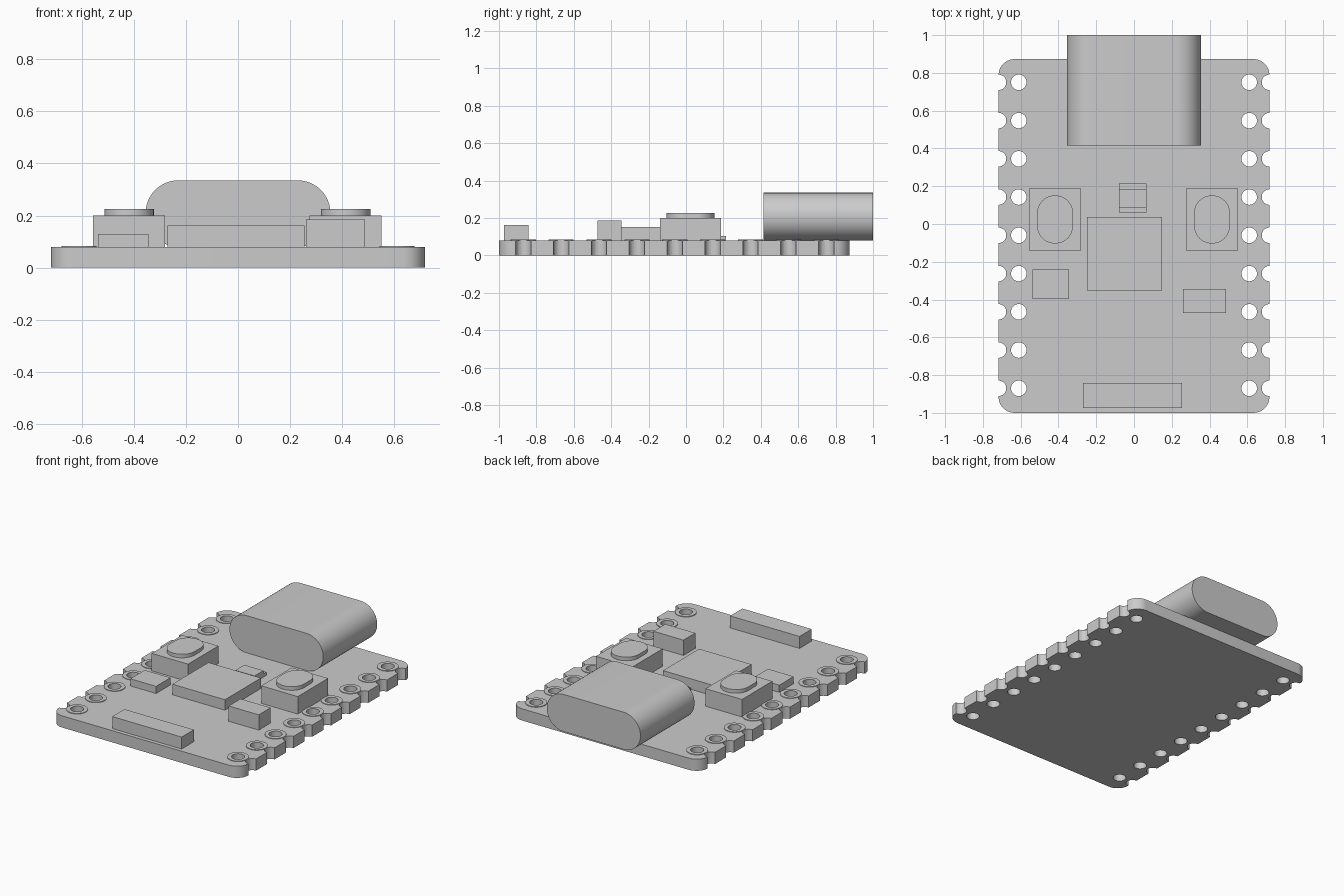
import bpy
import bmesh
from math import cos, sin, pi, radians
from mathutils import Matrix, Vector

default = bpy.data.objects.get("Cube")
if default:
    bpy.data.objects.remove(default, do_unlink=True)

grey = bpy.data.materials.new("plain_grey")
grey.use_nodes = True
COLOUR = (0.6, 0.6, 0.6, 1)
grey.diffuse_color = COLOUR
grey.node_tree.nodes["Principled BSDF"].inputs["Base Color"].default_value = COLOUR

BOARD_TOP = 0.08
HALF_WIDTH = 0.717
HOLE_X = 0.61
HOLE_R = 0.041
ROWS = [0.75 - 0.2025 * i for i in range(9)]


def finish(bm, name, smooth=True):
    """Turn a bmesh into a named, coloured object."""
    bmesh.ops.recalc_face_normals(bm, faces=bm.faces[:])
    mesh = bpy.data.meshes.new(name)
    bm.to_mesh(mesh)
    bm.free()
    mesh.materials.append(grey)
    obj = bpy.data.objects.new(name, mesh)
    bpy.context.collection.objects.link(obj)
    if smooth:
        smooth_sides(obj)
    return obj


def smooth_sides(obj):
    bpy.ops.object.select_all(action='DESELECT')
    obj.select_set(True)
    bpy.context.view_layer.objects.active = obj
    bpy.ops.object.shade_smooth_by_angle(angle=radians(30))


def box(name, x0, x1, y0, y1, top, base=BOARD_TOP):
    bm = bmesh.new()
    size = (x1 - x0, y1 - y0, top - base)
    centre = ((x0 + x1) / 2, (y0 + y1) / 2, (top + base) / 2)
    bmesh.ops.create_cube(bm, size=1, matrix=Matrix.Translation(centre) @ Matrix.Diagonal((*size, 1)))
    return finish(bm, name, smooth=False)


def rounded_outline(w, h, r, steps=12):
    """Points of a rounded rectangle; a stadium when r is half of one side."""
    points = []
    corners = [(1, 1), (-1, 1), (-1, -1), (1, -1)]
    for k, (sx, sy) in enumerate(corners):
        for i in range(steps + 1):
            a = (k + i / steps) * pi / 2
            points.append(Vector((sx * (w / 2 - r) + r * cos(a),
                                  sy * (h / 2 - r) + r * sin(a), 0)))
    return points


def prism(name, outline, depth, matrix):
    """Extrude an outline along its local z, then place it."""
    bm = bmesh.new()
    face = bm.faces.new([bm.verts.new(p) for p in outline])
    result = bmesh.ops.extrude_face_region(bm, geom=[face])
    moved = [g for g in result["geom"] if isinstance(g, bmesh.types.BMVert)]
    bmesh.ops.translate(bm, verts=moved, vec=(0, 0, depth))
    bmesh.ops.remove_doubles(bm, verts=bm.verts[:], dist=1e-5)
    bm.transform(matrix)
    return finish(bm, name)


# Circuit board with rounded corners
board = prism("circuit_board", rounded_outline(2 * HALF_WIDTH, 1.873, 0.085, 10),
              BOARD_TOP, Matrix.Translation((0, -0.0635, 0)))

# Cutter for the pin holes and the half-round edge notches
bm = bmesh.new()
for side in (-1, 1):
    for y in ROWS:
        for x in (HOLE_X, HALF_WIDTH):
            bmesh.ops.create_cone(bm, cap_ends=True, segments=32, radius1=HOLE_R, radius2=HOLE_R,
                                  depth=0.4, matrix=Matrix.Translation((side * x, y, 0.04)))
cutter = finish(bm, "hole_cutter", smooth=False)
cut = board.modifiers.new("holes", 'BOOLEAN')
cut.operation = 'DIFFERENCE'
cut.solver = 'EXACT'
cut.object = cutter
bpy.ops.object.select_all(action='DESELECT')
bpy.context.view_layer.objects.active = board
board.select_set(True)
bpy.ops.object.modifier_apply(modifier=cut.name)
bpy.data.objects.remove(cutter, do_unlink=True)
smooth_sides(board)

# Thin raised ring around every pin hole
bm = bmesh.new()
PAD_TOP = BOARD_TOP + 0.004
section = [(0.067, BOARD_TOP), (0.067, PAD_TOP), (HOLE_R, PAD_TOP), (HOLE_R, BOARD_TOP)]
for side in (-1, 1):
    for y in ROWS:
        loops = [[bm.verts.new((side * HOLE_X + r * cos(2 * pi * i / 32),
                                y + r * sin(2 * pi * i / 32), z)) for i in range(32)]
                 for r, z in section]
        for a, b in zip(loops, loops[1:]):
            for i in range(32):
                j = (i + 1) % 32
                bm.faces.new((a[i], a[j], b[j], b[i]))
finish(bm, "pin_pads")

# Port shell overhanging the back edge
PORT_H = 0.255
prism("port_shell", rounded_outline(0.71, PORT_H, PORT_H / 2 - 0.0005, 16), 0.585,
      Matrix.Translation((0, 1, BOARD_TOP + PORT_H / 2)) @ Matrix.Rotation(pi / 2, 4, 'X'))

# Two push buttons
for label, x in (("right", -0.418), ("left", 0.413)):
    box(label + "_button_body", x - 0.138, x + 0.138, -0.14, 0.188, 0.2)
    prism(label + "_button_cap", rounded_outline(0.19, 0.255, 0.0945), 0.026,
          Matrix.Translation((x, 0.024, 0.199)))

# Chips and small components
box("main_chip", -0.25, 0.148, -0.353, 0.037, 0.152)
box("right_component", -0.538, -0.343, -0.397, -0.241, 0.129)
box("left_component", 0.26, 0.488, -0.472, -0.344, 0.185)
box("front_antenna", -0.271, 0.255, -0.974, -0.842, 0.162)

# Small lamp: low contacts at both ends, taller middle
box("lamp_base", -0.08, 0.065, 0.06, 0.214, 0.103)
box("lamp_body", -0.08, 0.065, 0.087, 0.183, 0.125)
